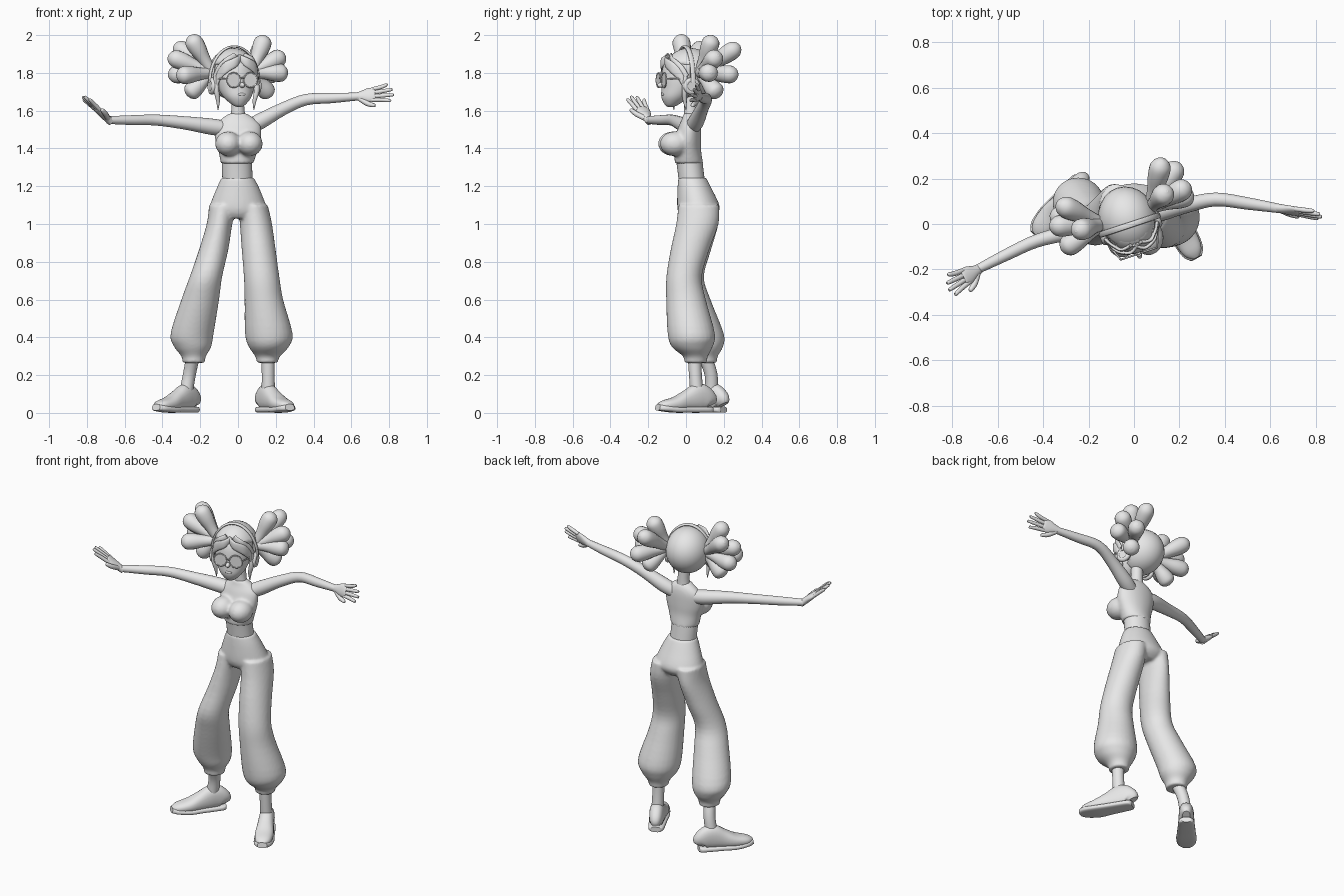
import bpy, bmesh, math
from mathutils import Vector, Matrix

cube = bpy.data.objects.get("Cube")
if cube:
    bpy.data.objects.remove(cube, do_unlink=True)

clay = bpy.data.materials.new("light_grey")
clay.use_nodes = True
clay.diffuse_color = (0.8, 0.8, 0.8, 1)
clay.node_tree.nodes["Principled BSDF"].inputs["Base Color"].default_value = (0.8, 0.8, 0.8, 1)

HEAD = Matrix.Translation((-0.02, -0.005, 1.78)) @ Matrix.Rotation(0.32, 4, 'Z')
WORLD = Matrix.Identity(4)
X, Y, Z = Vector((1, 0, 0)), Vector((0, 1, 0)), Vector((0, 0, 1))


def smooth_path(rows, steps):
    """Catmull-Rom interpolation of rows of (x, y, z, radius_u, radius_v)."""
    rows = [rows[0]] + list(rows) + [rows[-1]]
    out = []
    for a, b, c, d in zip(rows, rows[1:], rows[2:], rows[3:]):
        for s in range(steps):
            t = s / steps
            out.append([0.5 * (2 * q + (r - p) * t + (2 * p - 5 * q + 4 * r - w) * t * t
                               + (3 * q - p - 3 * r + w) * t ** 3)
                        for p, q, r, w in zip(a, b, c, d)])
    return out + [list(rows[-1])]


def tube(bm, rows, side=None, sides=20, steps=4, square=1.0):
    """Sweep an oval along the rows; without a side vector the rings stay level."""
    path = smooth_path(rows, steps)
    rings = []
    for i, (x, y, z, ru, rv) in enumerate(path):
        u, v = X, Y
        if side:
            t = Vector(path[min(i + 1, len(path) - 1)][:3]) - Vector(path[max(i - 1, 0)][:3])
            t.normalize()
            u = Vector(side)
            u = (u - t * u.dot(t)).normalized()
            v = t.cross(u)
        ring = []
        for k in range(sides):
            a = math.tau * k / sides
            c, s = math.cos(a), math.sin(a)
            c, s = math.copysign(abs(c) ** square, c), math.copysign(abs(s) ** square, s)
            ring.append(bm.verts.new(Vector((x, y, z)) + u * c * max(ru, 0.002) + v * s * max(rv, 0.002)))
        rings.append(ring)
    for a, b in zip(rings, rings[1:]):
        for k in range(sides):
            n = (k + 1) % sides
            bm.faces.new((a[k], a[n], b[n], b[k]))
    bm.faces.new(rings[0])
    bm.faces.new(rings[-1])


def limb(bm, points, radii, side=Z, **kw):
    tube(bm, [(*p, r, r) for p, r in zip(points, radii)], side, **kw)


def ball(bm, centre, scale):
    m = Matrix.Translation(centre) @ Matrix.Diagonal((*scale, 1))
    bmesh.ops.create_uvsphere(bm, u_segments=24, v_segments=16, radius=1, matrix=m)


def hoop(bm, centre, axis, major, minor):
    """Torus about the X or Y axis."""
    p, q = (Y, Z) if axis == X else (X, Z)
    rings = []
    for i in range(28):
        a = math.tau * i / 28
        out = p * math.cos(a) + q * math.sin(a)
        rings.append([bm.verts.new(Vector(centre) + out * (major + minor * math.cos(b)) + axis * minor * math.sin(b))
                      for b in (math.tau * k / 8 for k in range(8))])
    for i in range(28):
        a, b = rings[i], rings[(i + 1) % 28]
        for k in range(8):
            n = (k + 1) % 8
            bm.faces.new((a[k], a[n], b[n], b[k]))


def finish(bm, name, matrix=WORLD, blend=0):
    bmesh.ops.recalc_face_normals(bm, faces=bm.faces[:])
    for f in bm.faces:
        f.smooth = len(f.verts) == 4 or len(f.verts) == 3
    me = bpy.data.meshes.new(name)
    bm.to_mesh(me)
    bm.free()
    me.materials.append(clay)
    ob = bpy.data.objects.new(name, me)
    ob.matrix_world = matrix
    bpy.context.collection.objects.link(ob)
    if blend:
        m = ob.modifiers.new("blend", 'REMESH')
        m.mode, m.voxel_size, m.use_smooth_shade = 'VOXEL', 0.009, True
        s = ob.modifiers.new("soften", 'SMOOTH')
        s.factor, s.iterations = 0.5, blend
    return ob


# Top with bust
bm = bmesh.new()
tube(bm, [(0, .02, 1.585, .045, .035), (0, .025, 1.56, .085, .045), (0, .02, 1.52, .12, .058),
          (0, .01, 1.45, .122, .07), (0, .01, 1.39, .105, .07), (-.005, .015, 1.32, .086, .076)], sides=32)
for x, y in ((-.053, -.07), (.063, -.06)):
    ball(bm, (x, y, 1.425), (.068, .078, .065))
finish(bm, "tank_top", blend=7)

# Midriff and neck
bm = bmesh.new()
tube(bm, [(-.005, .015, 1.35, .08, .07), (-.005, .022, 1.3, .08, .069), (-.002, .033, 1.21, .08, .069)], sides=32)
finish(bm, "midriff")
bm = bmesh.new()
tube(bm, [(0, .025, 1.54, .055, .04), (0, .025, 1.59, .036, .035), (-.005, .02, 1.72, .034, .036)])
finish(bm, "neck")

# Trousers: pelvis and two ballooning legs blended together
bm = bmesh.new()
tube(bm, [(-.002, .033, 1.245, .086, .074), (0, .045, 1.19, .113, .09), (0, .065, 1.1, .148, .112),
          (.003, .065, 1.06, .15, .105), (.003, .06, 1.03, .12, .08)], sides=32)
tube(bm, [(-.08, .068, 1.1, .073, .108), (-.098, .06, 1, .068, .112), (-.13, .03, .86, .078, .102),
          (-.17, 0, .72, .086, .095), (-.2, .03, .6, .1, .1), (-.243, .09, .42, .114, .11),
          (-.24, .1, .35, .098, .096), (-.235, .1, .3, .065, .068), (-.235, .1, .265, .06, .064)], sides=28)
tube(bm, [(.08, .068, 1.1, .078, .108), (.095, .06, 1, .085, .112), (.11, .02, .86, .09, .102),
          (.125, -.01, .72, .094, .094), (.137, 0, .6, .102, .105), (.163, .028, .42, .126, .125),
          (.163, .033, .35, .106, .108), (.157, .05, .3, .066, .066), (.155, .05, .265, .055, .06)], sides=28)
finish(bm, "trousers", blend=4)

# Ankles and shoes
shoe = [(.08, .022, .07), (.065, .038, .115), (.01, .044, .15), (-.06, .048, .115),
        (-.13, .054, .08), (-.2, .045, .06), (-.232, .022, .042)]
for tag, top, low, turn, at in (("right", (-.238, .1, .3), (-.258, .133, .2), -.7, (-.28, .135, 0)),
                                ("left", (.158, .045, .3), (.16, .05, .2), .5, (.16, .06, 0))):
    bm = bmesh.new()
    limb(bm, [top, low, (at[0], at[1], .08)], [.036, .034, .036], X)
    finish(bm, tag + "_ankle")
    place = Matrix.Translation(at) @ Matrix.Rotation(turn, 4, 'Z')
    bm = bmesh.new()
    tube(bm, [(0, y, h / 2 + .008, w, h / 2 - .002) for y, w, h in shoe], X, 24, square=.85)
    finish(bm, tag + "_shoe", place)
    bm = bmesh.new()
    tube(bm, [(0, y * 1.03, .017 + max(0, -y - .15) * .15, w + .005, .016) for y, w, h in shoe], X, 24, square=.6)
    finish(bm, tag + "_sole", place)


# Arms and hands
def hand(name, wrist, along, thumbward):
    d, w = Vector(along).normalized(), Vector(thumbward)
    w = (w - d * w.dot(d)).normalized()
    at = lambda f, s: Vector(wrist) + d * f + w * s
    bm = bmesh.new()
    tube(bm, [(*at(f, 0), a, b) for f, a, b in ((-.02, .019, .019), (.02, .026, .019), (.06, .039, .017),
                                                (.09, .037, .014), (.1, .03, .01))], w)
    for k, reach in enumerate((.18, .198, .192, .168)):
        s = .03 - .02 * k
        limb(bm, [at(.08, s), at(.13, s * 1.2), at(reach - .006, s * 1.5), at(reach, s * 1.5)],
             [.0105, .011, .0085, .003], w, sides=10)
    limb(bm, [at(.015, .015), at(.055, .047), at(.09, .062), at(.096, .064)], [.014, .014, .01, .003], w, sides=10)
    finish(bm, name)


bm = bmesh.new()
limb(bm, [(-.07, .02, 1.505), (-.14, .005, 1.515), (-.28, -.035, 1.535), (-.43, -.075, 1.55),
          (-.56, -.135, 1.55), (-.69, -.2, 1.55)], [.04, .043, .035, .029, .026, .02])
finish(bm, "right_arm")
bm = bmesh.new()
limb(bm, [(.06, .035, 1.515), (.12, .055, 1.545), (.24, .085, 1.61), (.36, .108, 1.658),
          (.5, .09, 1.667), (.64, .068, 1.675)], [.04, .042, .034, .03, .027, .02])
finish(bm, "left_arm")
hand("right_hand", (-.685, -.2, 1.552), (-.65, -.37, .6), (.45, -.85, -.1))
hand("left_hand", (.63, .07, 1.675), (.98, -.17, .12), (0, -.35, -1))

# Face
bm = bmesh.new()
tube(bm, [(0, -.08, -.16, .012, .015), (0, -.075, -.148, .036, .036), (0, -.055, -.11, .072, .073),
          (0, -.03, -.06, .096, .097), (0, -.012, 0, .109, .115), (0, 0, .06, .108, .115),
          (0, .005, .11, .08, .085), (0, .01, .135, .03, .03)], sides=32)
ball(bm, (0, -.133, -.045), (.013, .022, .014))
ball(bm, (0, -.124, -.094), (.022, .009, .008))
finish(bm, "face", HEAD)

# Hair shell, open over the face
bm = bmesh.new()
ball(bm, (0, .027, .015), (.128, .146, .137))
gone = [v for v in bm.verts if v.co.y < -.03 and v.co.z < .065]
bmesh.ops.delete(bm, geom=gone, context='VERTS')
finish(bm, "hair_shell", HEAD).modifiers.new("thickness", 'SOLIDIFY').thickness = .01

# Fringe and side locks
bm = bmesh.new()
for s in (-1, 1):
    tube(bm, [(s * x, y, z, a, .008) for x, y, z, a in (
        (-.01, -.088, .108, .012), (.03, -.116, .078, .024), (.08, -.098, .048, .027),
        (.106, -.06, .0, .02), (.112, -.045, -.05, .006))], Z, 12)
    tube(bm, [(s * x, y, z, a, .008) for x, y, z, a in (
        (.02, -.085, .11, .02), (.065, -.092, .078, .026), (.098, -.062, .04, .026), (.118, -.03, .0, .014))], Z, 12)
    limb(bm, [(s * x, y, z) for x, y, z in ((.112, -.035, .0), (.113, -.04, -.07), (.102, -.035, -.125),
                                            (.1, -.028, -.175))], [.014, .015, .011, .002], X, sides=10)
finish(bm, "fringe", HEAD)

# Hair bunches: fans of teardrop tufts
bunches = {
    "left_hair_bunch": ((.07, .07, 1.8), [(.145, .145, 1.995), (.125, .285, 1.945), (.245, .17, 1.895),
                                          (.262, .135, 1.8), (.2, .27, 1.79), (.17, .175, 1.68)]),
    "right_hair_bunch": ((-.135, 0, 1.8), [(-.255, -.03, 1.998), (-.335, .09, 1.95), (-.37, -.01, 1.89),
                                           (-.37, .04, 1.79), (-.32, -.115, 1.785), (-.27, .0, 1.68)])}
for name, (root, tips) in bunches.items():
    bm = bmesh.new()
    for tip in tips:
        line = [Vector(root).lerp(Vector(tip), f) for f in (0, .35, .65, .85, .96, 1)]
        limb(bm, line, (.026, .033, .046, .046, .028, .006), (.3, .9, .1), sides=16)
    finish(bm, name)

# Headphones
bm = bmesh.new()
arc = [math.pi * i / 12 for i in range(13)]
tube(bm, [(.137 * math.cos(a), 0, -.03 + .19 * math.sin(a), .013, .006) for a in arc], Y, 12, 2, .7)
for s in (-1, 1):
    hoop(bm, (s * .126, -.005, -.05), X, .032, .014)
    limb(bm, [(s * .105, -.005, -.05), (s * .13, -.005, -.05), (s * .138, -.005, -.05)], [.034, .034, .024], Z)
finish(bm, "headphones", HEAD)

# Round glasses
bm = bmesh.new()
for s in (-1, 1):
    hoop(bm, (s * .047, -.132, -.018), Y, .038, .004)
    limb(bm, [(s * .047, -.134, -.018), (s * .047, -.13, -.018)], [.038, .038], X, sides=28, steps=1)
    limb(bm, [(s * .084, -.132, -.012), (s * .108, -.07, -.012), (s * .12, .0, -.015)], [.004] * 3, sides=8)
limb(bm, [(-.01, -.134, -.01), (0, -.142, -.006), (.01, -.134, -.01)], [.004] * 3, sides=8)
finish(bm, "glasses", HEAD)
